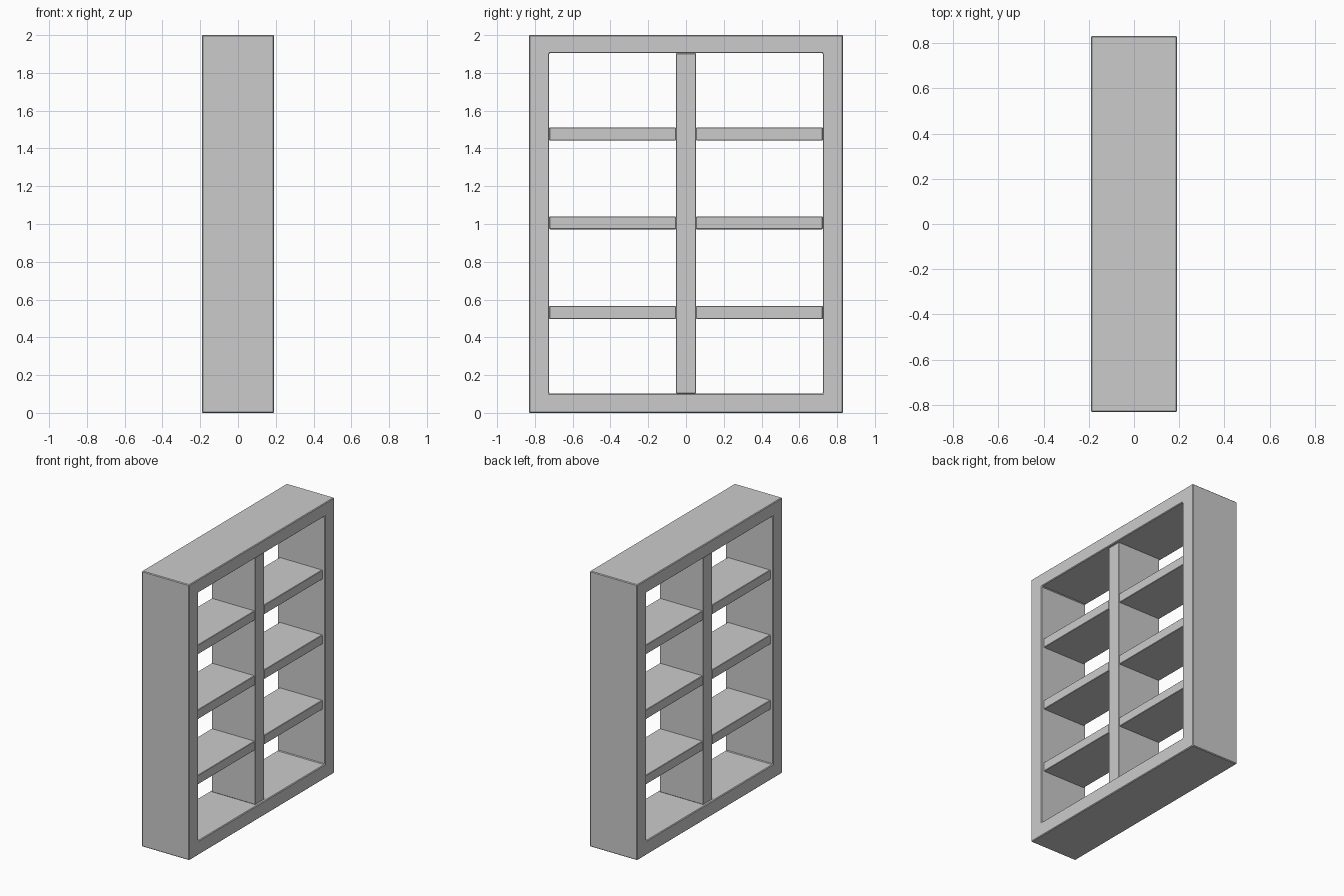
import bpy
import bmesh

if "Cube" in bpy.data.objects:
    bpy.data.objects.remove(bpy.data.objects["Cube"])

HALF_W, HEIGHT, DEPTH = 0.832, 2.0, 0.382
IN_W, IN_LOW, IN_HIGH = 0.724, 0.103, 1.904
DIVIDER = 0.053      # half thickness of the upright
INSET_DEPTH = 0.35   # inner boards sit slightly behind the frame faces


def add_object(name, bm, bevel):
    bmesh.ops.recalc_face_normals(bm, faces=bm.faces)
    mesh = bpy.data.meshes.new(name)
    bm.to_mesh(mesh)
    bm.free()
    obj = bpy.data.objects.new(name, mesh)
    bpy.context.collection.objects.link(obj)
    mod = obj.modifiers.new("edge_bevel", 'BEVEL')
    mod.width = bevel
    mod.segments = 1
    return obj


def board(name, y0, y1, z0, z1, depth, bevel=0.003):
    bm = bmesh.new()
    bmesh.ops.create_cube(bm, size=1)
    bmesh.ops.scale(bm, vec=(depth, y1 - y0, z1 - z0), verts=bm.verts)
    bmesh.ops.translate(bm, vec=(0, (y0 + y1) / 2, (z0 + z1) / 2), verts=bm.verts)
    return add_object(name, bm, bevel)


def ring(bm, x, half, low, high):
    return [bm.verts.new((x, y, z)) for y, z in
            ((-half, low), (half, low), (half, high), (-half, high))]


# Outer frame: one continuous rectangular ring, open front and back
bm = bmesh.new()
x = DEPTH / 2
rings = [ring(bm, x, HALF_W, 0, HEIGHT), ring(bm, x, IN_W, IN_LOW, IN_HIGH),
         ring(bm, -x, IN_W, IN_LOW, IN_HIGH), ring(bm, -x, HALF_W, 0, HEIGHT)]
for i in range(4):
    a, b = rings[i], rings[(i + 1) % 4]
    for j in range(4):
        k = (j + 1) % 4
        bm.faces.new((a[j], a[k], b[k], b[j]))
add_object("outer_frame", bm, 0.005)

# Central upright
board("centre_divider", -DIVIDER, DIVIDER, IN_LOW, IN_HIGH, INSET_DEPTH)

# Three shelves on each side of the upright
for n, (z0, z1) in enumerate(((0.498, 0.565), (0.972, 1.04), (1.443, 1.511)), 1):
    board(f"left_shelf_{n}", -IN_W, -DIVIDER, z0, z1, INSET_DEPTH - 0.006)
    board(f"right_shelf_{n}", DIVIDER, IN_W, z0, z1, INSET_DEPTH - 0.006)
